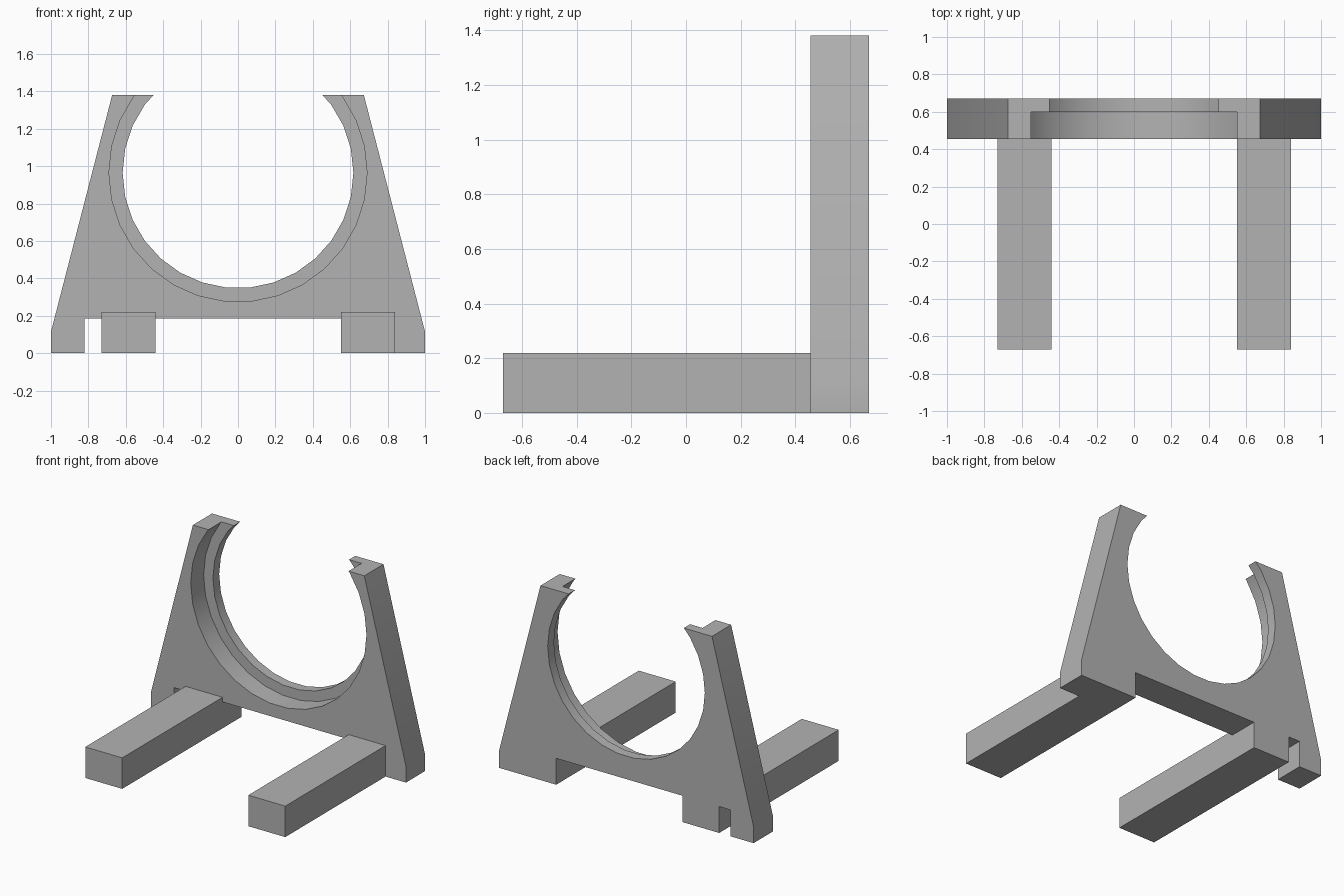
import bpy, bmesh, math
from mathutils import Matrix

cube = bpy.data.objects.get("Cube")
if cube:
    bpy.data.objects.remove(cube, do_unlink=True)

# Single grey material
grey = bpy.data.materials.new("grey")
grey.use_nodes = True
colour = (0.45, 0.45, 0.45, 1)
grey.diffuse_color = colour
grey.node_tree.nodes["Principled BSDF"].inputs["Base Color"].default_value = colour

FRONT, LEDGE, BACK = 0.455, 0.60, 0.67
TOP, GAP_TOP, RING_Z = 1.38, 0.187, 0.965


def make_object(name, bm):
    bmesh.ops.recalc_face_normals(bm, faces=bm.faces)
    mesh = bpy.data.meshes.new(name)
    bm.to_mesh(mesh)
    bm.free()
    obj = bpy.data.objects.new(name, mesh)
    bpy.context.collection.objects.link(obj)
    mesh.materials.append(grey)
    return obj


def extrude_profile(name, points, y0, y1):
    bm = bmesh.new()
    face = bm.faces.new([bm.verts.new((x, y0, z)) for x, z in points])
    result = bmesh.ops.extrude_face_region(bm, geom=[face])
    verts = [v for v in result["geom"] if isinstance(v, bmesh.types.BMVert)]
    bmesh.ops.translate(bm, verts=verts, vec=(0, y1 - y0, 0))
    return make_object(name, bm)


def cut_circle(target, radius, y0, y1):
    points = [(radius * math.cos(math.tau * i / 30),
               RING_Z + radius * math.sin(math.tau * i / 30)) for i in range(30)]
    cutter = extrude_profile("ring_cutter", points, y0, y1)
    cutter.hide_render = True
    mod = target.modifiers.new("ring_cut", "BOOLEAN")
    mod.operation, mod.solver, mod.object = "DIFFERENCE", "EXACT", cutter
    bpy.context.view_layer.objects.active = target
    bpy.ops.object.modifier_apply(modifier=mod.name)
    bpy.data.objects.remove(cutter, do_unlink=True)


# Upright plate with feet, a narrow notch and a wide gap underneath
outline = [(-1, 0), (-0.82, 0), (-0.82, GAP_TOP), (-0.73, GAP_TOP), (-0.73, 0),
           (-0.44, 0), (-0.44, GAP_TOP), (0.55, GAP_TOP), (0.55, 0), (1, 0),
           (1, 0.115), (0.673, TOP), (-0.673, TOP), (-1, 0.115)]
plate = extrude_profile("upright_plate", outline, FRONT, BACK)

# Stepped round opening: through hole and wider front recess
cut_circle(plate, 0.617, FRONT - 0.1, BACK + 0.1)
cut_circle(plate, 0.69, FRONT - 0.1, LEDGE)

# Two long legs reaching forward
legs = []
for name, x0, x1 in (("right_leg", -0.73, -0.44), ("left_leg", 0.55, 0.84)):
    corners = [(x0, 0), (x1, 0), (x1, 0.22), (x0, 0.22)]
    legs.append(extrude_profile(name, corners, -0.67, FRONT))

# Smooth the curved walls, keep the edges sharp
bpy.ops.object.select_all(action="DESELECT")
for obj in [plate] + legs:
    obj.select_set(True)
bpy.context.view_layer.objects.active = plate
bpy.ops.object.shade_smooth_by_angle(angle=math.radians(30))
